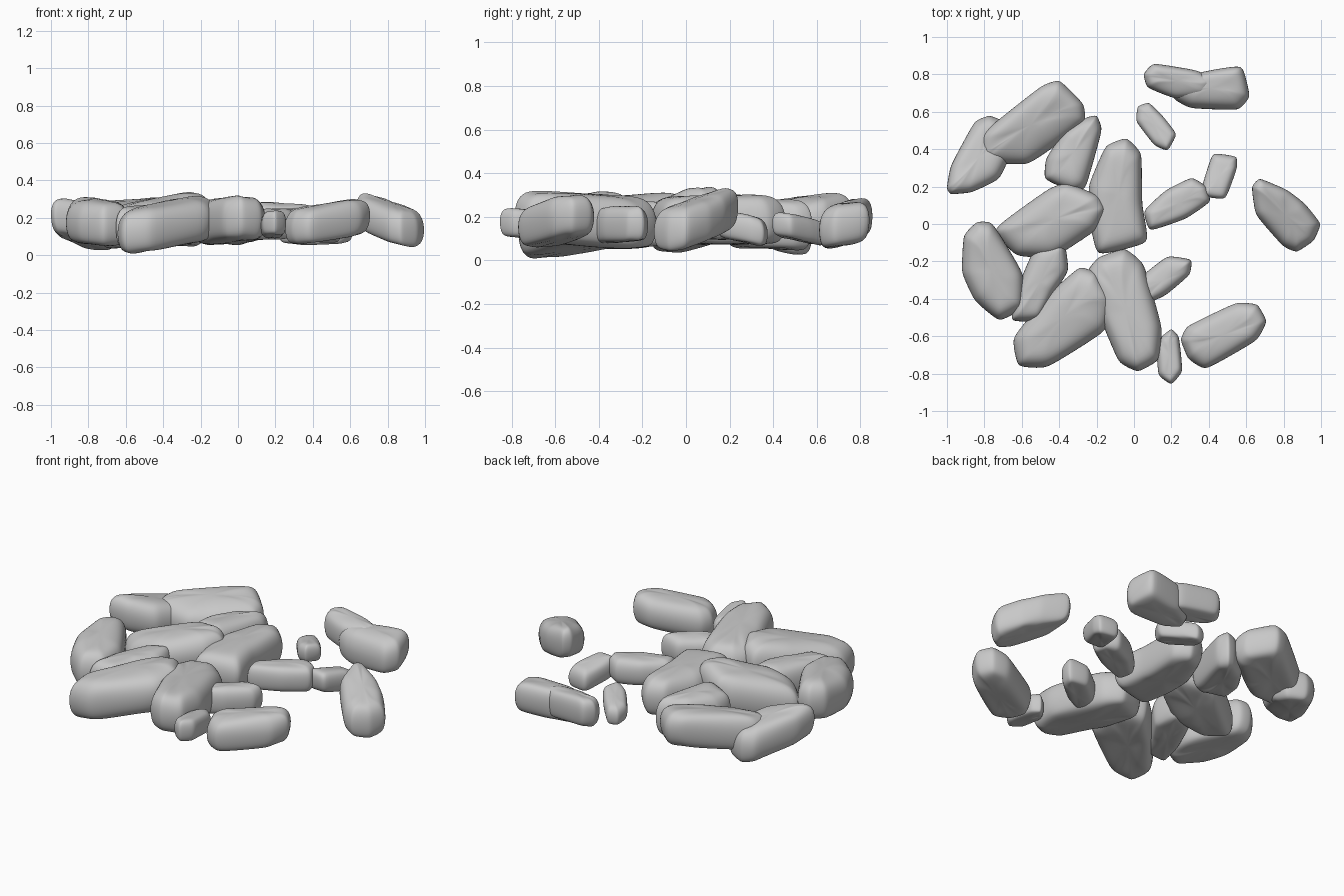
import bpy, bmesh, math, random
from mathutils import Vector

if "Cube" in bpy.data.objects:
    bpy.data.objects.remove(bpy.data.objects["Cube"])

random.seed(7)
grey = bpy.data.materials.new("stone grey")
grey.diffuse_color = (0.58, 0.58, 0.58, 1)
grey.use_nodes = True
grey.node_tree.nodes["Principled BSDF"].inputs["Base Color"].default_value = grey.diffuse_color

# Side profile of a stone: inset (share of half width) and height factor
PROFILE = [(.75, -1.0), (.3, -1.0), (.06, -.8), (-.04, -.15),
           (0, .5), (.24, .94), (.75, 1.04)]


def stone(name, outline, zc, height, gx=0.0, gy=0.0):
    """Slab from a plan outline; zc is its mid height, gx and gy its slopes."""
    # Cut each corner so that smoothing stays close to the outline
    pts = []
    n = len(outline)
    for i in range(n):
        p, prev, nxt = (Vector(outline[j % n]) for j in (i, i - 1, i + 1))
        pts += [p.lerp(prev, .1), p.lerp(nxt, .1)]
    xs, ys = [p.x for p in pts], [p.y for p in pts]
    c = Vector((min(xs) + max(xs), min(ys) + max(ys))) / 2
    # Long axis of the outline
    rel = [p - c for p in pts]
    sxx, syy, sxy = (sum(f(p) for p in rel) for f in
                     (lambda p: p.x * p.x, lambda p: p.y * p.y, lambda p: p.x * p.y))
    ang = .5 * math.atan2(2 * sxy, sxx - syy)
    along = Vector((math.cos(ang), math.sin(ang)))
    across = Vector((-along.y, along.x))
    length = max(abs(p.dot(along)) for p in rel)
    width = max(abs(p.dot(across)) for p in rel)

    bm = bmesh.new()
    rings = []
    for inset, zf in PROFILE:
        ring = []
        for p in rel:
            u = p.dot(along) * (1 - inset * width / length)
            v = p.dot(across) * (1 - inset)
            q = c + along * u + across * v
            z = zc + zf * height / 2 + gx * (q.x - c.x) + gy * (q.y - c.y)
            z += random.uniform(-.04, .04) * height
            ring.append(bm.verts.new((q.x, q.y, z)))
        rings.append(ring)
    m = len(pts)
    for r, q in zip(rings, rings[1:]):
        for i in range(m):
            j = (i + 1) % m
            bm.faces.new((r[i], r[j], q[j], q[i]))
    for r in (rings[0], rings[-1]):
        bm.faces.new(r)
    bmesh.ops.recalc_face_normals(bm, faces=bm.faces)
    for f in bm.faces:
        f.smooth = True
    me = bpy.data.meshes.new(name)
    bm.to_mesh(me)
    bm.free()
    me.materials.append(grey)
    ob = bpy.data.objects.new(name, me)
    bpy.context.collection.objects.link(ob)
    sub = ob.modifiers.new("worn edges", 'SUBSURF')
    sub.levels = sub.render_levels = 2


# Outlying stones at the back right
stone("back_stone_left", [(.05, .8), (.1, .86), (.34, .82), (.43, .77), (.4, .68),
                          (.22, .67), (.07, .73)], .19, .17, -.05, .08)
stone("back_stone_right", [(.21, .67), (.3, .62), (.56, .61), (.62, .68), (.58, .85),
                           (.35, .81), (.23, .75)], .165, .19, 0, .2)
stone("back_pebble", [(.02, .63), (.08, .65), (.15, .58), (.23, .48), (.18, .39),
                      (.11, .42), (.01, .55)], .145, .11, .12, -.15)
stone("right_pebble", [(.42, .38), (.55, .36), (.55, .3), (.49, .13), (.36, .15),
                       (.37, .22)], .15, .13, 0, -.22)
stone("right_small_stone", [(.05, .07), (.08, -.04), (.28, .03), (.41, .12), (.39, .2),
                            (.31, .25), (.17, .18)], .17, .15, .03)

# Outlying stones at the right and front
stone("right_stone", [(.63, .2), (.67, .245), (.82, .18), (.91, .11), (1, 0), (.96, -.09),
                      (.87, -.15), (.8, -.12), (.65, .05)], .185, .19, -.2, .2)
stone("front_right_stone", [(.25, -.62), (.29, -.72), (.38, -.78), (.66, -.62),
                            (.71, -.52), (.66, -.43), (.55, -.42), (.28, -.55)],
      .18, .19, .13, .08)
stone("front_pebble", [(.15, -.6), (.2, -.56), (.24, -.6), (.26, -.79), (.2, -.86),
                       (.13, -.81), (.12, -.65)], .165, .13, 0, -.1)
stone("front_small_stone", [(.04, -.28), (.18, -.17), (.31, -.19), (.3, -.27),
                            (.17, -.38), (.06, -.43), (.01, -.36)], .165, .16, .04)

# Main heap, front half
stone("front_middle_stone", [(-.25, -.25), (-.19, -.18), (-.05, -.13), (.05, -.21),
                             (.15, -.56), (.13, -.73), (.02, -.79), (-.08, -.74),
                             (-.18, -.5)], .185, .235, 0, -.06)
stone("front_left_stone", [(-.65, -.61), (-.62, -.76), (-.47, -.77), (-.15, -.57),
                           (-.11, -.4), (-.2, -.26), (-.29, -.23), (-.45, -.37)],
      .165, .24, .14, .06)
stone("inner_left_stone", [(-.53, -.12), (-.37, -.09), (-.35, -.25), (-.43, -.37),
                           (-.5, -.52), (-.66, -.52), (-.63, -.36)], .16, .21, .03, .03)
stone("left_stone", [(-.91, -.06), (-.84, .01), (-.76, .01), (-.59, -.27), (-.59, -.45),
                     (-.72, -.52), (-.85, -.41), (-.92, -.26)], .18, .23, 0, .07)

# Main heap, back half
stone("centre_left_stone", [(-.76, -.03), (-.45, .19), (-.36, .22), (-.19, .15),
                            (-.15, .08), (-.2, -.03), (-.43, -.18), (-.63, -.17)],
      .185, .23, .17, .07)
stone("centre_stone", [(-.15, .42), (-.04, .46), (.04, .38), (.04, .1), (.08, -.1),
                       (-.2, -.17), (-.24, .05), (-.24, .21)], .185, .22)
stone("inner_back_stone", [(-.25, .57), (-.2, .58), (-.17, .51), (-.26, .19),
                           (-.32, .17), (-.48, .24), (-.47, .35), (-.37, .5)],
      .165, .22, .02, -.03)
stone("back_left_stone", [(-.83, .36), (-.82, .48), (-.49, .74), (-.4, .77), (-.27, .64),
                          (-.26, .55), (-.45, .4), (-.57, .32), (-.8, .33)],
      .185, .21, -.03, .15)
stone("far_left_stone", [(-1, .19), (-.98, .31), (-.85, .55), (-.77, .58), (-.66, .53),
                         (-.64, .42), (-.72, .24), (-.87, .17), (-.98, .16)],
      .165, .2, -.1, -.2)
